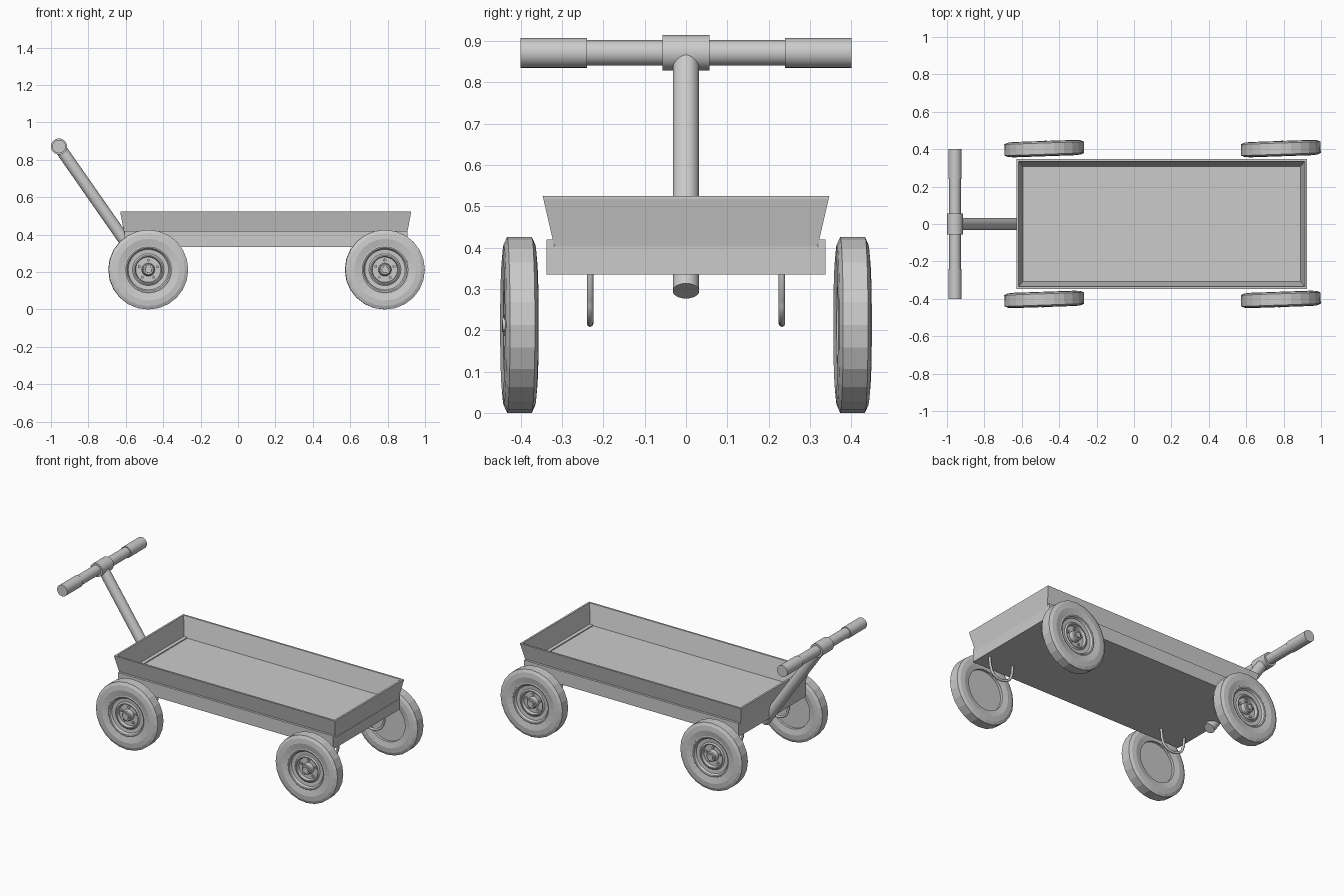
import bpy, bmesh, math
from mathutils import Vector, Matrix

if "Cube" in bpy.data.objects:
    bpy.data.objects.remove(bpy.data.objects["Cube"])


def make(name, bm, smooth=True):
    bmesh.ops.recalc_face_normals(bm, faces=bm.faces)
    me = bpy.data.meshes.new(name)
    bm.to_mesh(me)
    bm.free()
    ob = bpy.data.objects.new(name, me)
    bpy.context.collection.objects.link(ob)
    if smooth:
        bpy.ops.object.select_all(action='DESELECT')
        ob.select_set(True)
        bpy.context.view_layer.objects.active = ob
        bpy.ops.object.shade_smooth_by_angle(angle=math.radians(30))
    return ob


def box(name, x0, x1, y0, y1, z0, z1):
    bm = bmesh.new()
    bmesh.ops.create_cube(bm, size=1)
    for v in bm.verts:
        v.co = Vector((x0 if v.co.x < 0 else x1, y0 if v.co.y < 0 else y1, z0 if v.co.z < 0 else z1))
    return make(name, bm, False)


def rod(name, a, b, r, n=32):
    a, b = Vector(a), Vector(b)
    bm = bmesh.new()
    m = Matrix.Translation((a + b) / 2) @ (b - a).to_track_quat('Z', 'Y').to_matrix().to_4x4()
    bmesh.ops.create_cone(bm, cap_ends=True, segments=n, radius1=r, radius2=r,
                          depth=(b - a).length, matrix=m)
    return make(name, bm)


def lathe(name, profile, n, side, closed, smooth):
    # spins (radius, outward offset) points about the y axis
    bm = bmesh.new()
    rings = []
    for r, h in profile:
        if r == 0:
            rings.append([bm.verts.new((0, h * side, 0))] * n)
        else:
            rings.append([bm.verts.new((r * math.cos(2 * math.pi * i / n), h * side,
                                        r * math.sin(2 * math.pi * i / n))) for i in range(n)])
    pairs = list(zip(rings, rings[1:]))
    if closed:
        pairs.append((rings[-1], rings[0]))
    for a, b in pairs:
        for i in range(n):
            j = (i + 1) % n
            bm.faces.new(list(dict.fromkeys((a[i], a[j], b[j], b[i]))))
    return make(name, bm, smooth)


# flared tray: outer and inner rectangular rings joined into a wall
bm = bmesh.new()
loops = []
for ex, ey, z in ((0.755, 0.318, 0.40), (0.777, 0.345, 0.517), (0.777, 0.347, 0.525),
                  (0.765, 0.335, 0.525), (0.741, 0.306, 0.40)):
    loops.append([bm.verts.new((0.148 + sx * ex, sy * ey, z))
                  for sx, sy in ((-1, -1), (1, -1), (1, 1), (-1, 1))])
for a, b in zip(loops, loops[1:] + loops[:1]):
    for i in range(4):
        j = (i + 1) % 4
        bm.faces.new((a[i], a[j], b[j], b[i]))
make("tray_walls", bm, False)

# bed, side rails and small inner end strips
box("bed", -0.607, 0.905, -0.337, 0.337, 0.335, 0.402)
for s in (-1, 1):
    y = sorted((s * 0.32, s * 0.337))
    box("side_rail", -0.607, 0.905, y[0], y[1], 0.40, 0.42)
    c = 0.148 + s * 0.731
    box("end_strip", c - 0.012, c + 0.012, -0.305, 0.305, 0.40, 0.408)

# pull handle
HX, HZ = -0.957, 0.871
rod("handle_shaft", (HX, 0, HZ), (-0.555, 0, 0.295), 0.032)
rod("handle_bar", (HX, -0.3, HZ), (HX, 0.3, HZ), 0.031)
rod("handle_joint", (HX, -0.057, HZ), (HX, 0.057, HZ), 0.043)
for s in (-1, 1):
    rod("handle_grip", (HX, s * 0.24, HZ), (HX, s * 0.4, HZ), 0.036)

# wheels: tyre, dished rim, bolts
TYRE = [(0.128, -0.034), (0.165, -0.041), (0.195, -0.038), (0.213, -0.03),
        (0.213, 0.03), (0.195, 0.038), (0.165, 0.041), (0.128, 0.034)]
RIM = [(0, -0.018), (0.131, -0.018), (0.131, 0.032), (0.122, 0.036), (0.115, 0.034),
       (0.108, 0.022), (0.085, 0.02), (0.077, 0.026), (0.071, 0.026), (0.067, 0.006),
       (0.035, 0.006), (0.031, 0.032), (0.026, 0.036), (0.018, 0.036), (0.017, 0.042), (0, 0.042)]
for x in (-0.48, 0.785):
    for s in (-1, 1):
        parts = [lathe("tyre", TYRE, 24, s, True, False), lathe("rim", RIM, 48, s, False, True)]
        for k in range(5):
            a = 2 * math.pi * k / 5 + 0.3
            bx, bz = 0.051 * math.cos(a), 0.051 * math.sin(a)
            parts.append(rod("wheel_bolt", (bx, 0, bz), (bx, s * 0.016, bz), 0.008, 6))
        for p in parts:
            p.location = (x, s * 0.403, 0.213)
            p.rotation_euler = (0, 0, math.radians(2))

        # wire hanger loop under the bed
        cu = bpy.data.curves.new("hanger_loop", 'CURVE')
        cu.dimensions = '3D'
        cu.bevel_depth = 0.008
        cu.bevel_resolution = 2
        cu.use_fill_caps = True
        path = [(-0.085, 0.345), (-0.08, 0.28)]
        path += [(0.075 * math.cos(t), 0.275 + 0.059 * math.sin(t))
                 for t in (math.pi + math.pi * i / 12 for i in range(13))]
        path += [(0.08, 0.28), (0.085, 0.345)]
        sp = cu.splines.new('POLY')
        sp.points.add(len(path) - 1)
        for p, (px, pz) in zip(sp.points, path):
            p.co = (x + px, s * 0.232, pz, 1)
        ob = bpy.data.objects.new("hanger_loop", cu)
        bpy.context.collection.objects.link(ob)
